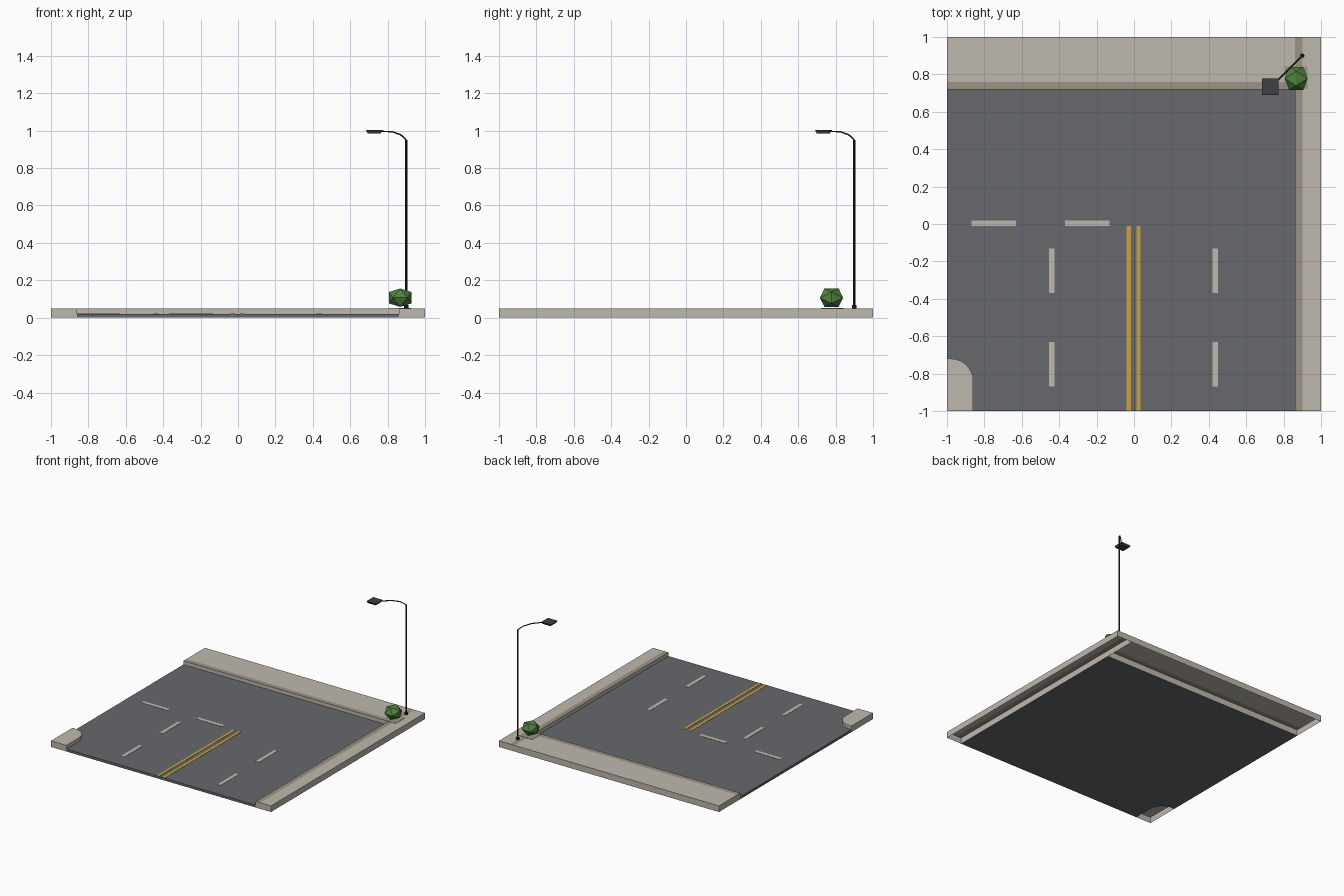
import bpy, bmesh, math
from mathutils import Vector

if "Cube" in bpy.data.objects:
    bpy.data.objects.remove(bpy.data.objects["Cube"])


def mat(name, rgb):
    m = bpy.data.materials.new(name)
    m.diffuse_color = (*rgb, 1)
    m.use_nodes = True
    m.node_tree.nodes["Principled BSDF"].inputs["Base Color"].default_value = m.diffuse_color
    return m


ASPHALT = mat("asphalt", (0.135, 0.14, 0.15))
CONCRETE = mat("concrete", (0.52, 0.48, 0.42))
KERB = mat("kerb_tan", (0.33, 0.295, 0.23))
WHITE = mat("lane_white", (0.52, 0.49, 0.42))
YELLOW = mat("lane_yellow", (0.58, 0.36, 0.05))
GREEN = mat("leaf_green", (0.08, 0.22, 0.05))
METAL = mat("dark_metal", (0.018, 0.018, 0.021))
HEAD = mat("lamp_grey", (0.05, 0.05, 0.06))

ROAD_Z, WALK_Z = 0.02, 0.05
XE, YE = 0.86, 0.72      # road edges
KW = 0.04                # kerb width


def finish(name, bm, *mats):
    me = bpy.data.meshes.new(name)
    bm.to_mesh(me)
    bm.free()
    for m in mats:
        me.materials.append(m)
    ob = bpy.data.objects.new(name, me)
    bpy.context.collection.objects.link(ob)
    return ob


def prism(points, z0, z1):
    """Extrude a flat outline from z0 to z1."""
    bm = bmesh.new()
    f = bm.faces.new([bm.verts.new((x, y, z0)) for x, y in points])
    g = bmesh.ops.extrude_face_region(bm, geom=[f], use_keep_orig=True)
    for v in g["geom"]:
        if isinstance(v, bmesh.types.BMVert):
            v.co.z = z1
    bmesh.ops.recalc_face_normals(bm, faces=bm.faces[:])
    return bm


def rect(x0, x1, y0, y1):
    return [(x0, y0), (x1, y0), (x1, y1), (x0, y1)]


def drop(bm, test):
    bm.normal_update()
    bmesh.ops.delete(bm, geom=[f for f in bm.faces if test(f)], context="FACES")


# Rounded outline shared by the road cut-out and the corner pavement
R = 0.12
arc = [(-XE - R + R * math.cos(a), -YE - R + R * math.sin(a))
       for a in (math.radians(90 - 11.25 * i) for i in range(9))]
corner_edge = [(-1, -YE)] + arc + [(-XE, -1)]

# Road slab, without the sides hidden against the kerbs
bm = prism(corner_edge + [(XE, -1), (XE, YE), (-1, YE)], 0, ROAD_Z)
drop(bm, lambda f: f.normal.x > 0.9 or f.normal.y > 0.9)
finish("road", bm, ASPHALT)

# Corner pavement, hollow underneath
bm = prism([(-1, -1)] + corner_edge, 0, WALK_Z)
drop(bm, lambda f: f.normal.z < -0.9)
finish("corner_pavement", bm, CONCRETE)

# Two pavements, hollow underneath, with a tan kerb strip on the road side
for name, box, axis, cut in (("right_pavement", (XE, 1, -1, 1), 0, XE + KW),
                             ("back_pavement", (-1, XE, YE, 1), 1, YE + KW)):
    bm = prism(rect(*box), 0, WALK_Z)
    drop(bm, lambda f: f.normal.z < -0.9)
    co, no = Vector((0, 0, 0)), Vector((0, 0, 0))
    co[axis], no[axis] = cut, 1
    bmesh.ops.bisect_plane(bm, geom=bm.verts[:] + bm.edges[:] + bm.faces[:],
                           plane_co=co, plane_no=no)
    bm.normal_update()
    for f in bm.faces:
        if f.normal.z > 0.9 and f.calc_center_median()[axis] < cut:
            f.material_index = 1
    finish(name, bm, CONCRETE, KERB)

# Lane markings
dashes = [(x, x + 0.24, -0.012, 0.018) for x in (-0.87, -0.37)]
dashes += [(x - 0.015, x + 0.015, y, y + 0.24)
           for x in (-0.44, 0.435) for y in (-0.87, -0.37)]
for i, d in enumerate(dashes):
    finish(f"white_dash_{i + 1}", prism(rect(*d), ROAD_Z, ROAD_Z + 0.002), WHITE)
for i, x in enumerate((-0.028, 0.024)):
    finish(f"yellow_line_{i + 1}",
           prism(rect(x - 0.011, x + 0.011, -1, -0.012), ROAD_Z, ROAD_Z + 0.002), YELLOW)

# Bush on a small tan bed: flattened icosahedron with level edges
finish("bush_bed", prism(rect(0.808, 0.928, 0.722, 0.842), WALK_Z, WALK_Z + 0.002), KERB)
T = (1 + math.sqrt(5)) / 2
bm = bmesh.new()
for a in (-1, 1):
    for b in (-1, 1):
        for p in ((a * T, 0, b), (0, a, b * T), (a, b * T, 0)):
            bm.verts.new((0.867 + p[0] * 0.061 / T, 0.778 + p[1] * 0.062 / T,
                          0.107 + p[2] * 0.049 / T))
bmesh.ops.convex_hull(bm, input=bm.verts[:])
bmesh.ops.recalc_face_normals(bm, faces=bm.faces[:])
finish("bush", bm, GREEN)


# Street lamp: base, bent pole and arm, flat head
def cylinder(name, r, x, y, z0, z1, m):
    pts = [(x + r * math.cos(i * math.pi / 4), y + r * math.sin(i * math.pi / 4))
           for i in range(8)]
    return finish(name, prism(pts, z0, z1), m)


cylinder("lamp_base", 0.012, 0.9, 0.9, WALK_Z, 0.068, METAL)
cylinder("lamp_pole", 0.006, 0.9, 0.9, WALK_Z, 0.95, METAL)
cu = bpy.data.curves.new("lamp_arm", "CURVE")
cu.dimensions = "3D"
cu.bevel_depth, cu.bevel_resolution, cu.use_fill_caps = 0.004, 1, True
path = [(0.9, 0.945), (0.895, 0.955), (0.87, 0.978), (0.825, 0.994), (0.76, 0.997)]
sp = cu.splines.new("POLY")
sp.points.add(len(path) - 1)
for p, (d, z) in zip(sp.points, path):
    p.co = (d, d, z, 1)
cu.materials.append(METAL)
bpy.context.collection.objects.link(bpy.data.objects.new("lamp_arm", cu))

bm = prism(rect(0.685, 0.772, 0.69, 0.777), 0.986, 1.003)
for v in bm.verts:
    if v.co.z < 0.99:      # taper towards the underside
        v.co.x = 0.7285 + (v.co.x - 0.7285) * 0.82
        v.co.y = 0.7335 + (v.co.y - 0.7335) * 0.82
finish("lamp_head", bm, HEAD)
